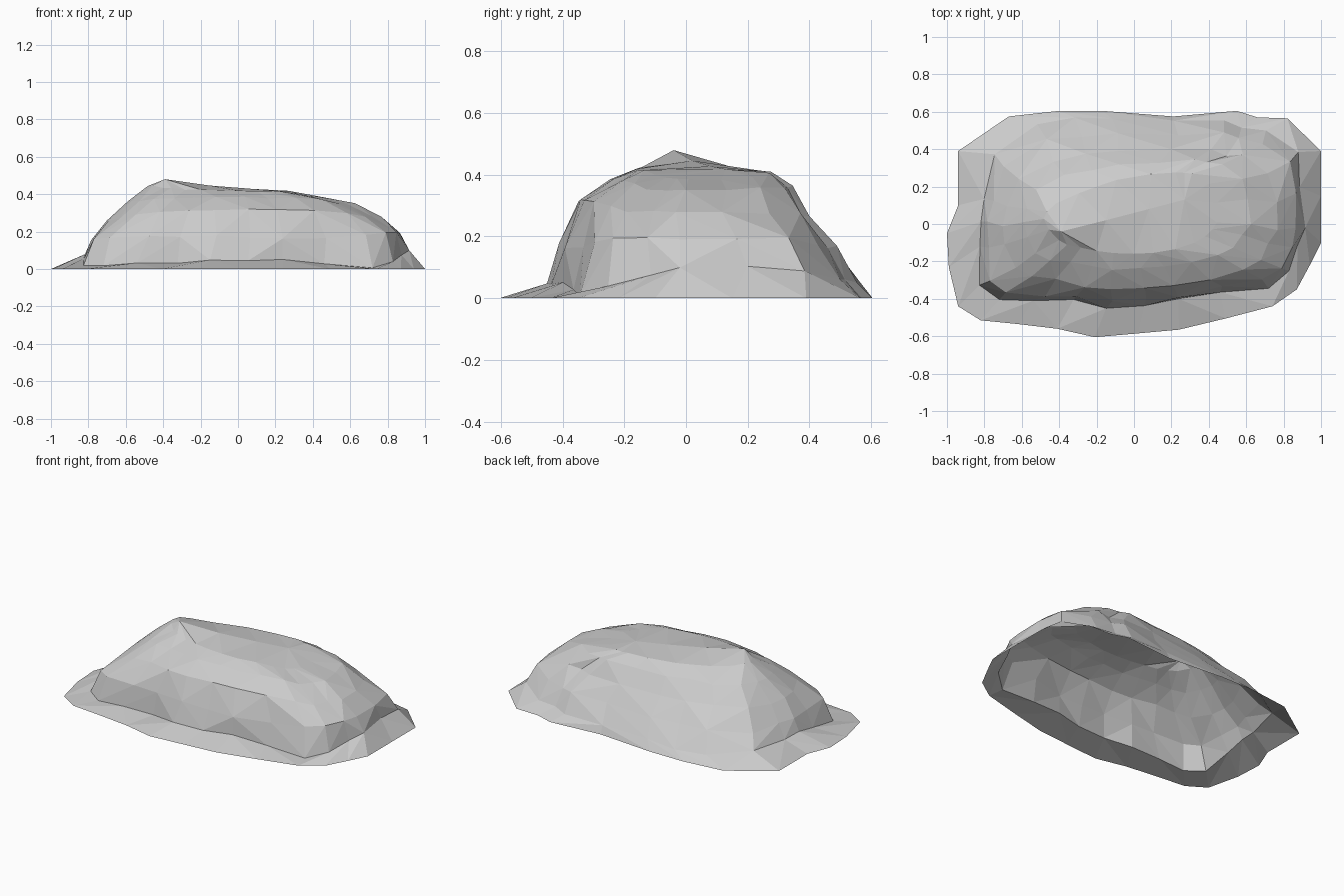
import bpy, bmesh, math, random
from mathutils import Vector

if "Cube" in bpy.data.objects:
    bpy.data.objects.remove(bpy.data.objects["Cube"])

random.seed(5)

# Ground outline of the boulder (counter-clockwise from the front left)
outline = [(-.94, -.44), (-.82, -.515), (-.62, -.535), (-.41, -.56), (-.21, -.605),
           (.02, -.585), (.24, -.565), (.49, -.505), (.74, -.44), (.87, -.35),
           (.94, -.22), (1, -.1), (1, .15), (1, .39), (.82, .565), (.66, .57),
           (.55, .605), (.21, .575), (-.17, .605), (-.4, .605), (-.67, .575),
           (-.94, .39), (-.94, .1), (-1, -.05), (-.99, -.23)]

# Rings: left, right, front, back extents; heights at those four sides;
# roundness (0 = like the outline, 1 = ellipse); skew of the back edge; jitter
rings = [
    (-.83, .90, -.44, .565, .075, .10, .05, .05, 0, 0, .014),
    (-.78, .875, -.405, .49, .15, .20, .17, .16, .1, .01, .014),
    (-.70, .77, -.355, .405, .26, .275, .315, .27, .25, .03, .013),
    (-.59, .62, -.25, .325, .365, .35, .385, .36, .4, .06, .010),
    (-.48, .45, -.16, .25, .435, .395, .42, .415, .7, .10, .005),
]


def lerp(a, b, t):
    return a + (b - a) * t


def ring_point(x, y, ring):
    left, right, front, back, zl, zr, zf, zb, rnd, skew, jit = ring
    u, v = x, y / .605
    r = math.hypot(u, v)
    corner = min(abs(u), abs(v)) ** 2
    low = zl < .2
    if v > 0 and zl < .3:
        rnd = min(1, rnd + .25)          # softer corners behind
    u, v = lerp(u, u / r, rnd), lerp(v, v / r, rnd)
    if low and v < 0:                    # boxier foot in front
        u, v = u * (1 + .12 * corner), v * (1 + .16 * corner)
    px = lerp(left, right, (u + 1) / 2)
    py = lerp(front, back, (v + 1) / 2)
    if v > 0:
        py += skew * u * v
    wx, wy = u ** 4, v ** 4
    zx = lerp(zl, zr, (u + 1) / 2)
    zy = lerp(zf, zb, (v + 1) / 2)
    pz = (zx * wx + zy * wy) / (wx + wy)
    if zl > .4:                          # the crown leans up to the left
        pz -= .01 * u
    if zl < .1 and y < 0:                # the skirt dips at the front corners
        pz *= max(.15, 1 - 1.5 * corner)
    j = [random.uniform(-jit, jit) for _ in range(3)]
    return Vector((px + j[0], py + j[1], max(.006, pz + j[2] * .7)))


bm = bmesh.new()
n = len(outline)
loops = [[bm.verts.new((x, y, 0)) for x, y in outline]]
for ring in rings:
    loops.append([bm.verts.new(ring_point(x, y, ring)) for x, y in outline])

# Sides: triangles between neighbouring rings, mostly split along the
# bulging diagonal; open underneath
for lo, hi in zip(loops, loops[1:]):
    for i in range(n):
        a, b, c, d = lo[i], lo[(i + 1) % n], hi[(i + 1) % n], hi[i]
        mid = a.co + b.co + c.co + d.co
        out = (b.co - a.co).cross(d.co - a.co)
        out = out if out.dot(mid) > 0 else -out
        if (a.co + c.co - b.co - d.co).dot(out) > 0:
            bm.faces.new((a, b, c))
            bm.faces.new((a, c, d))
        else:
            bm.faces.new((a, b, d))
            bm.faces.new((b, c, d))

# Crown: ridge from the left peak to the right shoulder
ridge = [bm.verts.new(p) for p in
         [(-.39, -.04, .48), (-.15, .02, .446), (.08, .08, .428), (.27, .13, .418)]]
top = loops[-1]
near = [min(range(4), key=lambda k: abs(ridge[k].co.x - v.co.x)) for v in top]
for i in range(n):
    a, b = top[i], top[(i + 1) % n]
    p, q = near[i], near[(i + 1) % n]
    bm.faces.new((a, b, ridge[p]))
    step = 1 if q > p else -1
    for k in range(p, q, step):
        bm.faces.new((b, ridge[k + step], ridge[k]))

bmesh.ops.recalc_face_normals(bm, faces=bm.faces)
if sum(f.normal.z for f in bm.faces) < 0:
    bmesh.ops.reverse_faces(bm, faces=bm.faces)

mesh = bpy.data.meshes.new("boulder")
bm.to_mesh(mesh)
bm.free()
boulder = bpy.data.objects.new("boulder", mesh)
bpy.context.collection.objects.link(boulder)
